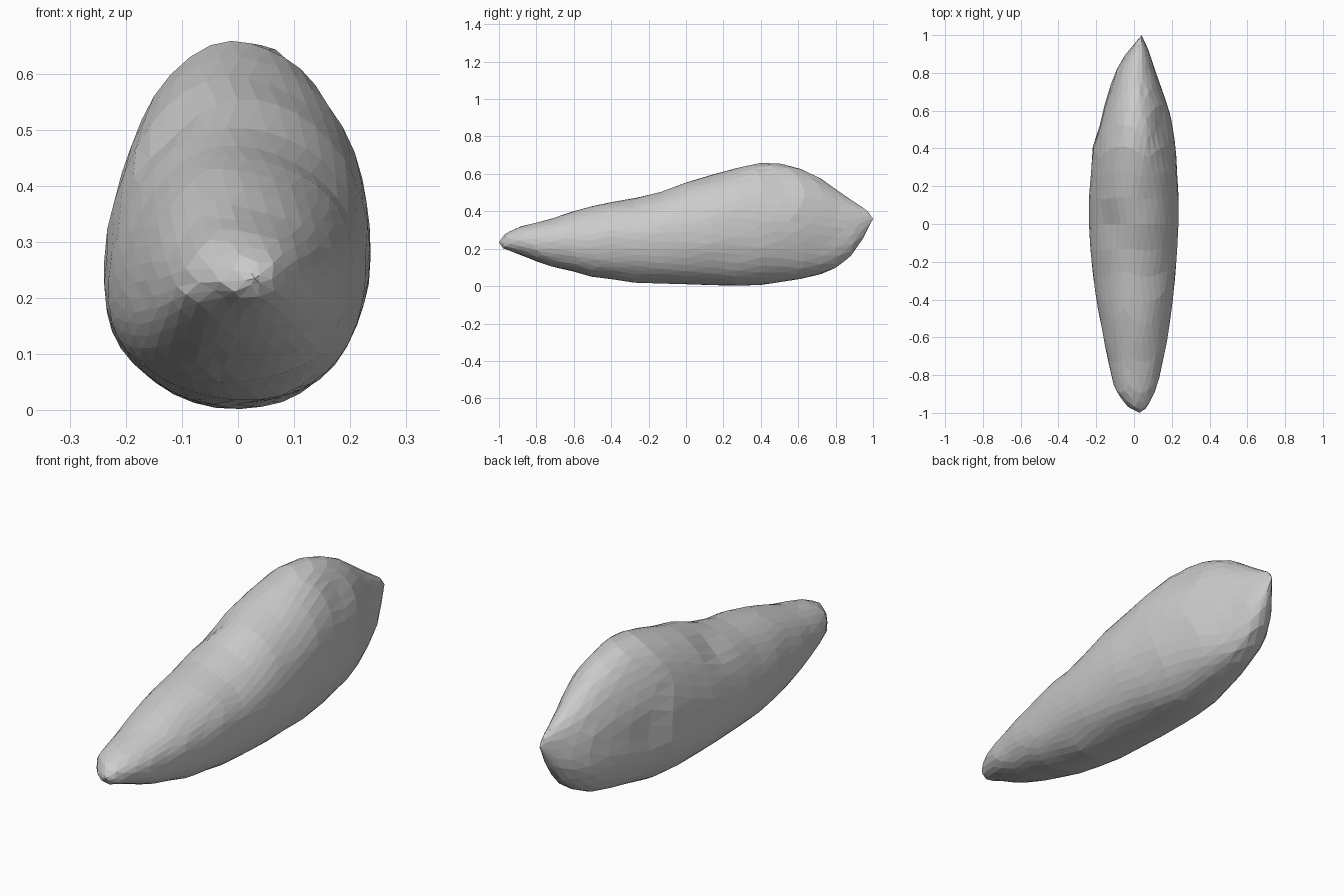
import bpy, bmesh, math
from mathutils import Vector, noise

if "Cube" in bpy.data.objects:
    bpy.data.objects.remove(bpy.data.objects["Cube"])

# Profiles along the length: (y, value)
TOP = [(-1, .235), (-.97, .28), (-.9, .315), (-.75, .35), (-.6, .40), (-.42, .447), (-.2, .48),
       (0, .557), (.2, .612), (.35, .655), (.45, .663), (.55, .65), (.7, .59), (.8, .52),
       (.9, .45), (.97, .405), (1, .36)]
BOTTOM = [(-1, .235), (-.98, .20), (-.9, .17), (-.7, .10), (-.5, .05), (-.3, .02), (0, .01),
          (.3, .0), (.4, .005), (.55, .03), (.75, .068), (.85, .13), (.9, .18), (.95, .26), (1, .36)]
LEFT = [(-1, .03), (-.97, -.035), (-.9, -.09), (-.8, -.12), (-.6, -.165), (-.4, -.197),
        (-.2, -.227), (.1, -.243), (.4, -.222), (.6, -.172), (.8, -.10), (.9, -.045), (1, .04)]
RIGHT = [(-1, .03), (-.97, .075), (-.9, .105), (-.8, .137), (-.6, .18), (-.4, .205),
         (-.2, .225), (.1, .24), (.4, .222), (.6, .19), (.8, .115), (.9, .088), (1, .04)]
# Soft hollows: centre, radius, depth
DENTS = [((-.13, .0, .5), .14, .025), ((.15, .52, .54), .14, .022),
         ((-.2, .55, .3), .16, .015), ((-.07, -.95, .18), .08, .012)]


def lerp(table, y):
    for (a, va), (b, vb) in zip(table, table[1:]):
        if y <= b:
            return va + (vb - va) * (y - a) / (b - a)
    return table[-1][1]


def power(v, e):
    return math.copysign(abs(v) ** e, v)


# Stone body: faceted sphere reshaped to the length profiles
bm = bmesh.new()
bmesh.ops.create_icosphere(bm, subdivisions=4, radius=1)
for v in bm.verts:
    y = max(-1, min(1, v.co.z))
    a = math.atan2(v.co.y, v.co.x)
    c, s = math.cos(a), math.sin(a)
    top, bot = lerp(TOP, y), lerp(BOTTOM, y)
    x0, x1 = lerp(LEFT, y), lerp(RIGHT, y)
    cx, hw = (x0 + x1) / 2, (x1 - x0) / 2
    cz = bot + (top - bot) * (.45 + .06 * c)
    e = .92 if s < 0 else 1
    p = Vector((cx + hw * power(c, e), y,
                cz + power(s, e) * ((top - cz) if s > 0 else (cz - bot))))
    # Hollows and small irregularities push toward the axis
    inward = Vector((cx - p.x, 0, cz - p.z))
    if inward.length > 1e-4:
        inward.normalize()
        for centre, r, depth in DENTS:
            d = (p - Vector(centre)).length / r
            p += inward * depth * math.exp(-d * d * 2)
        p += inward * .006 * noise.noise(p * 7) * min(1, hw / .1)
    p.z = max(p.z, 0)
    v.co = p
bmesh.ops.recalc_face_normals(bm, faces=bm.faces)
mesh = bpy.data.meshes.new("stone")
bm.to_mesh(mesh)
bm.free()
obj = bpy.data.objects.new("stone", mesh)
bpy.context.collection.objects.link(obj)
